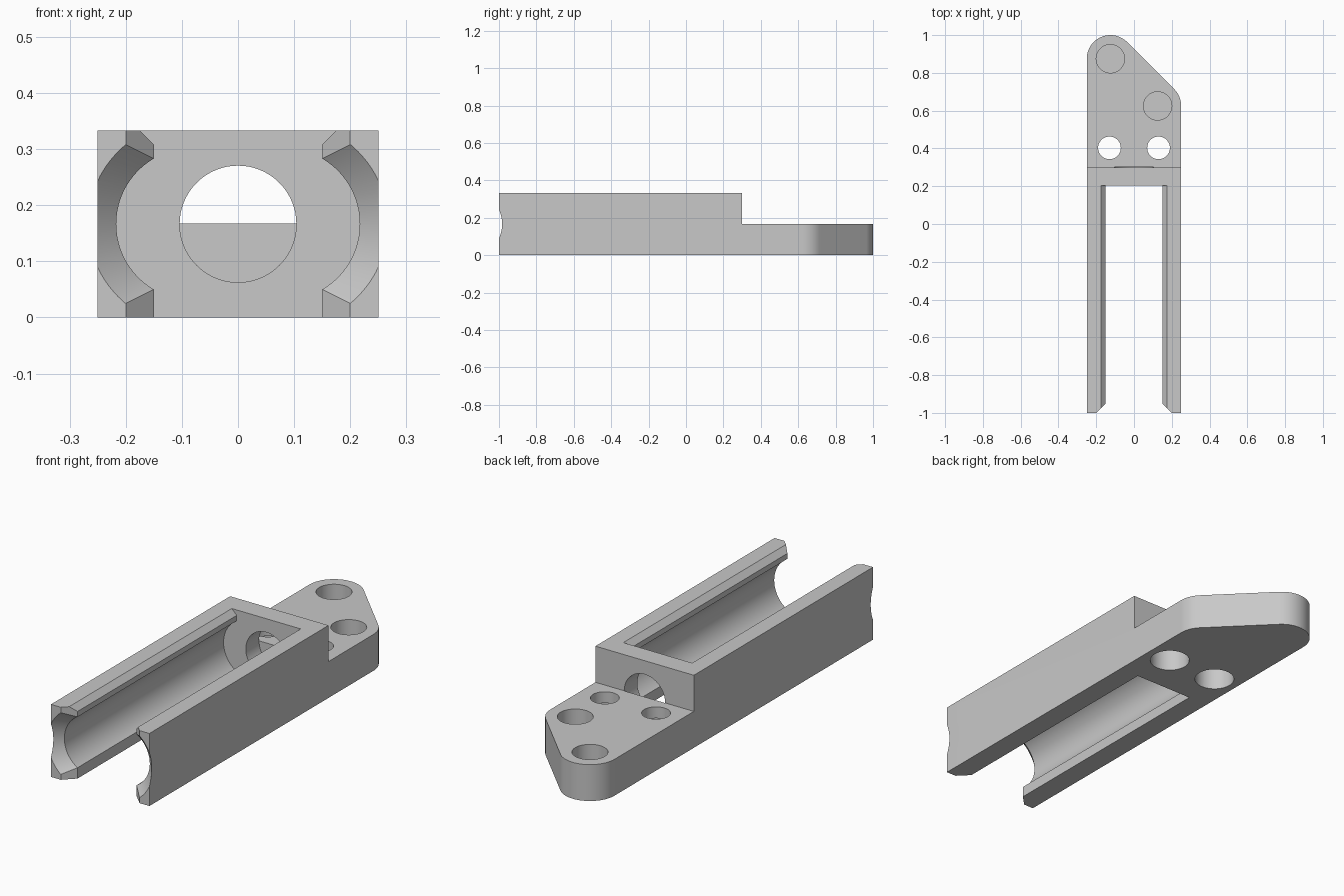
import bpy, bmesh
from math import cos, sin, acos, pi, radians

if "Cube" in bpy.data.objects:
    bpy.data.objects.remove(bpy.data.objects["Cube"], do_unlink=True)

W, H, STEP_Z, STEP_Y = 0.25, 0.333, 0.167, 0.3
MID, SLOT_END = H / 2, 0.205

grey = bpy.data.materials.new("plain grey")
grey.use_nodes = True
grey.diffuse_color = (0.58, 0.58, 0.58, 1)
grey.node_tree.nodes["Principled BSDF"].inputs["Base Color"].default_value = (0.58, 0.58, 0.58, 1)


def loft(name, sections):
    """Closed solid through matching rings of points."""
    bm = bmesh.new()
    rings = [[bm.verts.new(p) for p in s] for s in sections]
    n = len(rings[0])
    for a, b in zip(rings, rings[1:]):
        for i in range(n):
            j = (i + 1) % n
            bm.faces.new((a[i], a[j], b[j], b[i]))
    bm.faces.new(rings[0][::-1])
    bm.faces.new(rings[-1])
    bmesh.ops.recalc_face_normals(bm, faces=bm.faces)
    mesh = bpy.data.meshes.new(name)
    bm.to_mesh(mesh)
    bm.free()
    mesh.materials.append(grey)
    ob = bpy.data.objects.new(name, mesh)
    bpy.context.collection.objects.link(ob)
    return ob


def arc(cx, cy, r, a0, a1, n):
    return [(cx + r * cos(a0 + (a1 - a0) * i / n), cy + r * sin(a0 + (a1 - a0) * i / n))
            for i in range(n + 1)]


def upright(name, pts, z0, z1):
    return loft(name, [[(x, y, z) for x, y in pts] for z in (z0, z1)])


def lengthwise(name, pts, y0, y1):
    return loft(name, [[(x, y, z) for x, z in pts] for y in (y0, y1)])


def circle(x, y, r):
    return arc(x, y, r, 0, 2 * pi, 64)[:-1]


def cut(target, cutter):
    mod = target.modifiers.new("cut", "BOOLEAN")
    mod.operation, mod.solver, mod.object = "DIFFERENCE", "EXACT", cutter
    bpy.context.view_layer.objects.active = target
    bpy.ops.object.modifier_apply(modifier=mod.name)
    bpy.data.objects.remove(cutter, do_unlink=True)


def channel_section(y, grow):
    """Slot with a rounded groove in each side wall, widened by grow."""
    slot, cx, r = 0.15 + grow, 0.082, 0.135 + grow
    a = acos((slot - cx) / r)
    right = [(slot, 0.25)] + arc(cx, 0, r, a, -a, 40) + [(slot, -0.25)]
    ring = right + [(-x, z) for x, z in reversed(right)]
    return [(x, y, MID + z) for x, z in ring]


# Body outline with the slanted, rounded mounting end
outline = [(-W, -1), (W, -1)]
outline += arc(0.125, 0.625, 0.125, 0, pi / 4, 16)
outline += arc(-0.125, 0.875, 0.125, pi / 4, pi, 48)
body = upright("slotted_bracket", outline, 0, H)

# Lowered mounting tongue
cut(body, upright("step_cutter", [(-0.4, STEP_Y), (0.4, STEP_Y), (0.4, 1.2), (-0.4, 1.2)], STEP_Z, 0.5))

# Long channel with a flared mouth
cut(body, loft("channel_cutter", [channel_section(-1.02, 0.07),
                                  channel_section(-0.95, 0),
                                  channel_section(SLOT_END, 0)]))

# Bevel along the upper slot edges
cut(body, lengthwise("bevel_cutter", [(-0.15, H - 0.025), (0.15, H - 0.025),
                                      (0.225, H + 0.05), (-0.225, H + 0.05)], -1.02, SLOT_END))

# Round opening through the end wall
cut(body, lengthwise("opening_cutter", circle(0, MID, 0.104), 0.1, STEP_Y + 0.001))

# Blind sockets in the tongue
for x, y in ((-0.125, 0.875), (0.125, 0.625)):
    cut(body, upright("socket_cutter", circle(x, y, 0.075), 0.05, 0.25))

# Screw holes, counterbored from below
for x in (-0.13, 0.13):
    cut(body, upright("screw_cutter", circle(x, 0.403, 0.06), -0.1, 0.25))
    cut(body, upright("counterbore_cutter", circle(x, 0.403, 0.087), -0.1, 0.115))

# Smooth curved walls, keep edges crisp
bpy.ops.object.select_all(action="DESELECT")
body.select_set(True)
bpy.context.view_layer.objects.active = body
bpy.ops.object.shade_smooth_by_angle(angle=radians(20))
